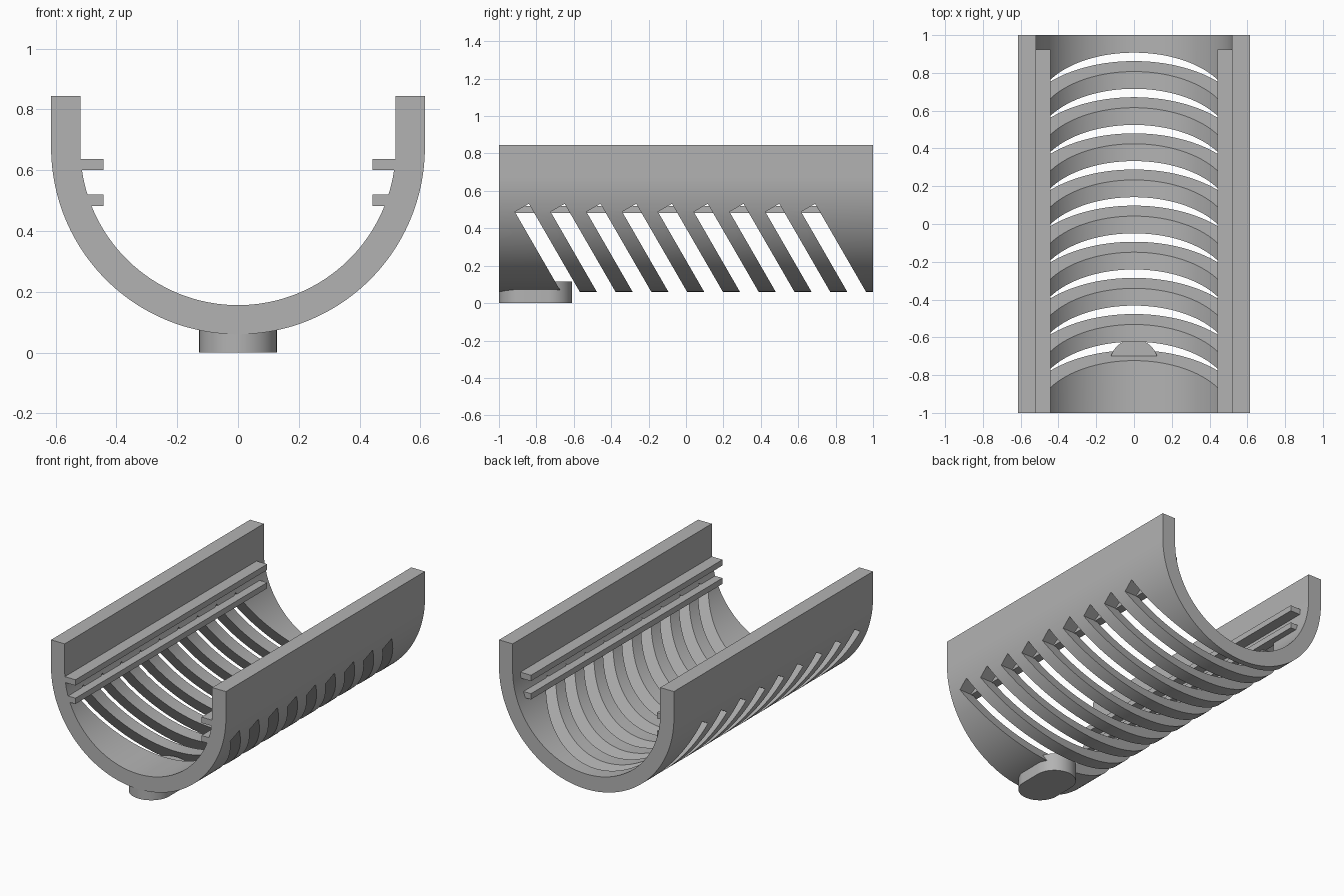
import bpy, bmesh, math
from mathutils import Matrix, Vector

if "Cube" in bpy.data.objects:
    bpy.data.objects.remove(bpy.data.objects["Cube"], do_unlink=True)

grey = bpy.data.materials.new("plain grey")
grey.use_nodes = True
COLOR = (0.45, 0.45, 0.45, 1)
grey.diffuse_color = COLOR
grey.node_tree.nodes["Principled BSDF"].inputs["Base Color"].default_value = COLOR


def finish(bm, name):
    bmesh.ops.recalc_face_normals(bm, faces=bm.faces)
    mesh = bpy.data.meshes.new(name)
    bm.to_mesh(mesh)
    bm.free()
    mesh.materials.append(grey)
    obj = bpy.data.objects.new(name, mesh)
    bpy.context.collection.objects.link(obj)
    return obj


def extrude(name, points, direction):
    bm = bmesh.new()
    face = bm.faces.new([bm.verts.new(p) for p in points])
    new = bmesh.ops.extrude_face_region(bm, geom=[face])["geom"]
    bmesh.ops.translate(bm, vec=direction,
                        verts=[v for v in new if isinstance(v, bmesh.types.BMVert)])
    return finish(bm, name)


def add_box(bm, low, high, matrix=Matrix()):
    low, high = Vector(low), Vector(high)
    box = Matrix.Translation((low + high) / 2) @ Matrix.Diagonal((*(high - low), 1))
    bmesh.ops.create_cube(bm, size=1, matrix=matrix @ box)


def smooth(obj):
    bpy.ops.object.select_all(action="DESELECT")
    obj.select_set(True)
    bpy.context.view_layer.objects.active = obj
    bpy.ops.object.shade_smooth_by_angle(angle=math.radians(30))


# Trough shell: U-shaped section with straight upper walls
AXIS_Z, TOP, OUTER, INNER, STEPS = 0.675, 0.845, 0.615, 0.519, 96


def half_round(radius):
    arc = [math.pi * (1 + i / STEPS) for i in range(STEPS + 1)]
    round_part = [(radius * math.cos(a), -1, AXIS_Z + radius * math.sin(a)) for a in arc]
    return [(-radius, -1, TOP)] + round_part + [(radius, -1, TOP)]


shell = extrude("trough_shell", half_round(OUTER) + half_round(INNER)[::-1], (0, 2, 0))

# Slanted slots through both sides and the bottom
SLOTS, PITCH, WIDTH = 9, 0.1913, 0.0866
bm = bmesh.new()
for i in range(SLOTS):
    place = Matrix.Translation((0, -0.915 + i * PITCH, 0.488))
    tilt = Matrix.Rotation(math.radians(30), 4, "X")
    add_box(bm, (-1, 0, -0.8), (1, WIDTH, 0), place @ tilt)
cutter = finish(bm, "slot_cutter")
cutter.hide_render = True
cut = shell.modifiers.new("slots", "BOOLEAN")
cut.operation = "DIFFERENCE"
cut.solver = "EXACT"
cut.object = cutter
bpy.context.view_layer.objects.active = shell
bpy.ops.object.modifier_apply(modifier=cut.name)
bpy.data.objects.remove(cutter, do_unlink=True)
smooth(shell)

# Pair of guide rails on each inner wall
for side, label in ((1, "left"), (-1, "right")):
    for level, bottom, reach in (("upper", 0.6, 0.53), ("lower", 0.483, 0.502)):
        bm = bmesh.new()
        x = sorted((side * 0.443, side * reach))
        add_box(bm, (x[0], -1, bottom), (x[1], 0.925, bottom + 0.037))
        finish(bm, f"{label}_{level}_rail")

# Rounded foot under the front end
HALF_X, HALF_Y, FOOT_Y = 0.128, 0.195, -0.805
outline = []
for i in range(64):
    a = 2 * math.pi * i / 64
    shift = math.copysign(HALF_Y - HALF_X, math.sin(a))
    outline.append((HALF_X * math.cos(a), FOOT_Y + shift + HALF_X * math.sin(a), 0))
foot = extrude("foot", outline, (0, 0, 0.115))
smooth(foot)
